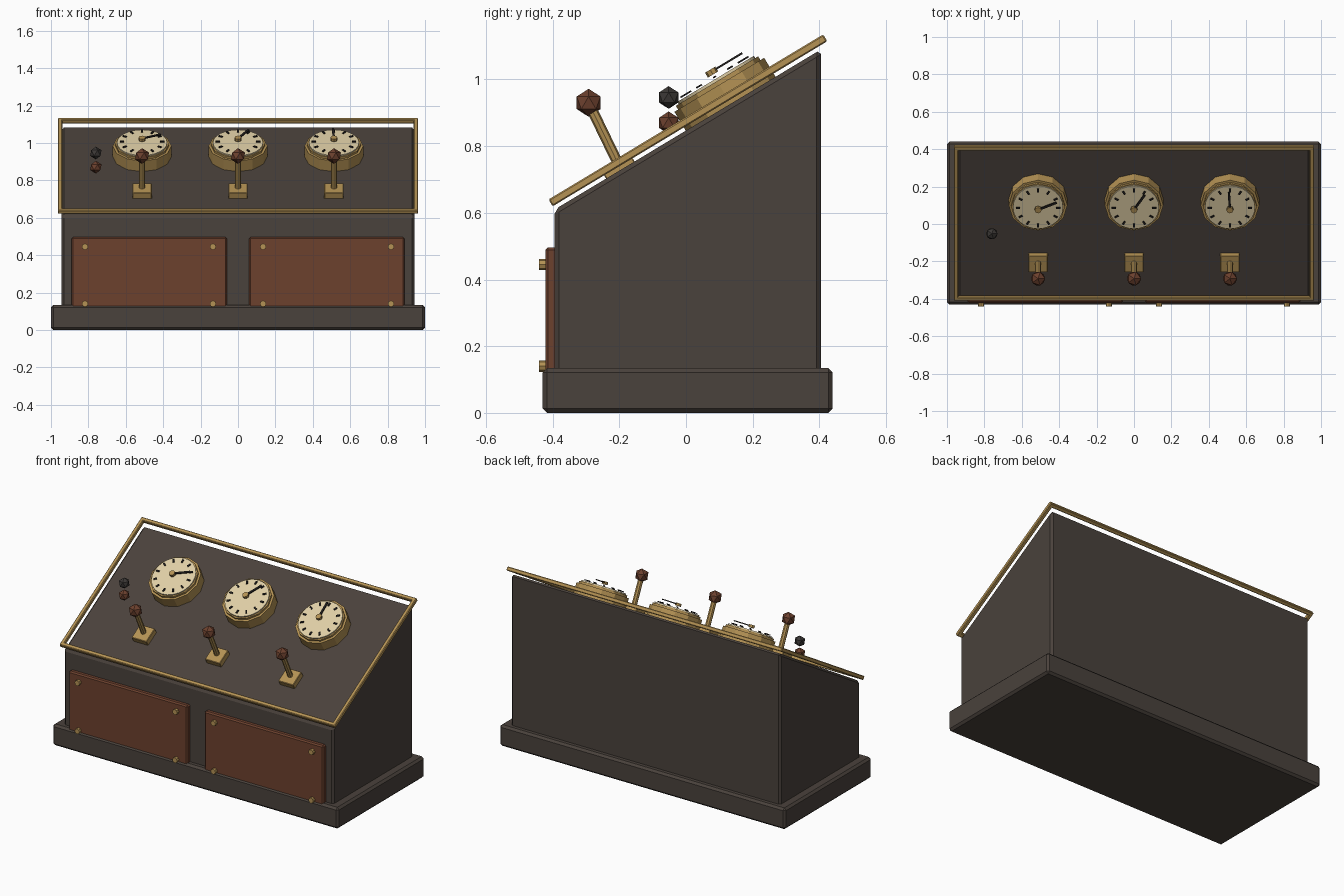
import bpy, bmesh, math
from mathutils import Matrix, Vector

if "Cube" in bpy.data.objects:
    bpy.data.objects.remove(bpy.data.objects["Cube"])


def mat(name, r, g, b):
    m = bpy.data.materials.new(name)
    m.diffuse_color = (r, g, b, 1)
    m.use_nodes = True
    m.node_tree.nodes["Principled BSDF"].inputs["Base Color"].default_value = m.diffuse_color
    return m


IRON = mat("dark_brown_iron", .068, .054, .045)
COPPER = mat("red_brown_copper", .15, .052, .027)
BRASS = mat("brass", .46, .29, .09)
CREAM = mat("cream", .74, .62, .38)
BLACK = mat("black", .015, .013, .012)
GREY = mat("charcoal", .045, .04, .037)

# frame of the sloping desk top: x across, y up the slope, z out of it
SLOPE = Matrix.Translation((0, 0, .847)) @ Matrix.Rotation(math.radians(31), 4, 'X')


def finish(name, bm, m, matrix=None, bevel=0):
    if bevel:
        bmesh.ops.bevel(bm, geom=bm.edges[:], offset=bevel, segments=1, affect='EDGES')
    bmesh.ops.transform(bm, matrix=matrix or Matrix(), verts=bm.verts)
    bmesh.ops.recalc_face_normals(bm, faces=bm.faces)
    me = bpy.data.meshes.new(name)
    bm.to_mesh(me)
    bm.free()
    me.materials.append(m)
    ob = bpy.data.objects.new(name, me)
    bpy.context.collection.objects.link(ob)
    return ob


def box(name, lo, hi, m, matrix=None, bevel=0):
    lo, hi = Vector(lo), Vector(hi)
    bm = bmesh.new()
    bmesh.ops.create_cube(bm, size=1)
    bmesh.ops.scale(bm, vec=hi - lo, verts=bm.verts)
    bmesh.ops.translate(bm, vec=(lo + hi) / 2, verts=bm.verts)
    return finish(name, bm, m, matrix, bevel)


def cyl(name, r, z0, z1, sides, m, matrix, bevel=0):
    bm = bmesh.new()
    bmesh.ops.create_cone(bm, cap_ends=True, segments=sides, radius1=r, radius2=r, depth=z1 - z0)
    bmesh.ops.translate(bm, vec=(0, 0, (z0 + z1) / 2), verts=bm.verts)
    return finish(name, bm, m, matrix, bevel)


def ball(name, r, pos, m):
    bm = bmesh.new()
    bmesh.ops.create_icosphere(bm, subdivisions=1, radius=r)
    return finish(name, bm, m, Matrix.Translation(pos))


# plinth
box("plinth", (-1, -.43, 0), (1, .44, .134), IRON, bevel=.013)

# desk body: side profile pushed across
bm = bmesh.new()
profile = [(-.394, .1), (.405, .1), (.405, 1.09), (-.394, .61)]
face = bm.faces.new([bm.verts.new((-.943, y, z)) for y, z in profile])
ext = bmesh.ops.extrude_face_region(bm, geom=[face])
bmesh.ops.translate(bm, vec=(1.886, 0, 0),
                    verts=[v for v in ext['geom'] if isinstance(v, bmesh.types.BMVert)])
finish("desk_body", bm, IRON, bevel=.013)

# front panels with bolts
for side, s in (("left", -1), ("right", 1)):
    x0, x1 = sorted((s * .059, s * .89))
    box(side + "_front_panel", (x0, -.422, .09), (x1, -.385, .496), COPPER, bevel=.008)
    for bx in (.134, .818):
        for bz in (.14, .445):
            cyl(side + "_panel_bolt", .017, 0, .026, 8, BRASS,
                Matrix.Translation((s * bx, -.415, bz)) @ Matrix.Rotation(math.pi / 2, 4, 'X'))

# brass rails, floating just above the sloping top
for name, y in (("front_rail", -.448), ("back_rail", .489)):
    box(name, (-.963, y - .012, .011), (.963, y + .012, .035), BRASS, SLOPE, .004)
for name, x in (("left_rail", -.951), ("right_rail", .951)):
    box(name, (x - .012, -.46, .011), (x + .012, .501, .035), BRASS, SLOPE, .004)

for i, hand_angle in enumerate((24, 58, 93)):
    x = (i - 1) * .513
    # gauge
    D = SLOPE @ Matrix.Translation((x, .156, 0))
    cyl("gauge_case", .157, -.01, .066, 12, BRASS, D)
    cyl("gauge_bezel", .144, .06, .079, 12, BRASS, D)
    cyl("gauge_face", .134, .07, .087, 24, CREAM, D)
    for k in range(12):
        box("gauge_tick", (.097, -.005, .091), (.119, .005, .096), BLACK,
            D @ Matrix.Rotation(k * math.pi / 6, 4, 'Z'))
    box("gauge_hand", (-.015, -.006, .109), (.108, .006, .115), BLACK,
        D @ Matrix.Rotation(math.radians(hand_angle), 4, 'Z'))
    cyl("gauge_hub", .018, .102, .119, 8, BRASS, D)

    # lever
    L = SLOPE @ Matrix.Translation((x, -.23, 0))
    box("lever_plate", (-.052, -.05, -.01), (.052, .05, .035), BRASS, L, .003)
    foot, top = Vector((x, -.2, .74)), Vector((x, -.292, .93))
    stick = Matrix.Translation(foot) @ (top - foot).to_track_quat('Z', 'Y').to_matrix().to_4x4()
    cyl("lever_stick", .016, 0, (top - foot).length, 8, BRASS, stick)
    ball("lever_knob", .042, top, COPPER)

# stacked signal knobs
ball("upper_signal_knob", .034, (-.76, -.052, .946), GREY)
ball("lower_signal_knob", .034, (-.76, -.052, .87), COPPER)
